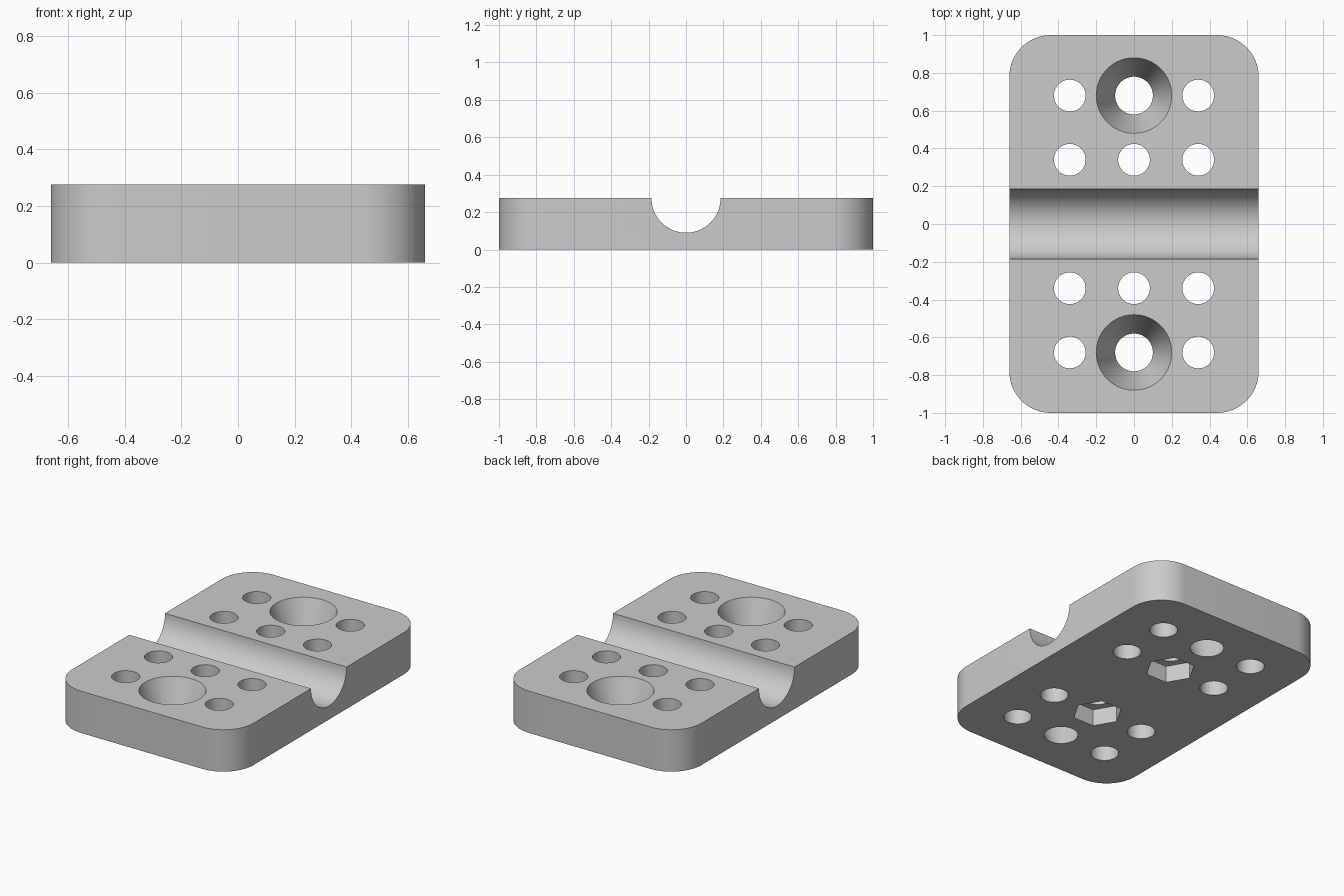
import bpy
import bmesh
from math import cos, sin, pi, radians
from mathutils import Matrix

cube = bpy.data.objects.get("Cube")
if cube:
    bpy.data.objects.remove(cube, do_unlink=True)

HALF_X, HALF_Y, HEIGHT = 0.66, 1.0, 0.275
CORNER = 0.22
GROOVE = 0.185
PITCH = 0.34

grey = bpy.data.materials.new("light grey")
grey.use_nodes = True
colour = (0.6, 0.6, 0.6, 1)
grey.diffuse_color = colour
grey.node_tree.nodes["Principled BSDF"].inputs["Base Color"].default_value = colour


def make_object(name, bm):
    bmesh.ops.recalc_face_normals(bm, faces=bm.faces)
    mesh = bpy.data.meshes.new(name)
    bm.to_mesh(mesh)
    bm.free()
    mesh.materials.append(grey)
    obj = bpy.data.objects.new(name, mesh)
    bpy.context.collection.objects.link(obj)
    return obj


def circle(radius, sides):
    return [(radius * cos(2 * pi * i / sides), radius * sin(2 * pi * i / sides))
            for i in range(sides)]


def loft(name, low, high, z0, z1, matrix=Matrix()):
    """Closed solid between two outlines with equal point counts."""
    bm = bmesh.new()
    a = [bm.verts.new((x, y, z0)) for x, y in low]
    b = [bm.verts.new((x, y, z1)) for x, y in high]
    bm.faces.new(a)
    bm.faces.new(b)
    n = len(a)
    for i in range(n):
        j = (i + 1) % n
        bm.faces.new((a[i], a[j], b[j], b[i]))
    bm.transform(matrix)
    return make_object(name, bm)


# Plate with rounded corners
outline = []
for k, (sx, sy) in enumerate([(1, 1), (-1, 1), (-1, -1), (1, -1)]):
    for i in range(17):
        t = (k + i / 16) * pi / 2
        outline.append((sx * (HALF_X - CORNER) + CORNER * cos(t),
                        sy * (HALF_Y - CORNER) + CORNER * sin(t)))
plate = loft("mounting_plate", outline, outline, 0, HEIGHT)

# Half-round groove across the top
ring = circle(GROOVE, 64)
cutters = [loft("groove_cutter", ring, ring, -1, 1,
                Matrix.Translation((0, 0, HEIGHT)) @ Matrix.Rotation(pi / 2, 4, "Y"))]

for side in (-1, 1):
    # Small through holes
    spots = [(x, side * PITCH) for x in (-PITCH, 0, PITCH)]
    spots += [(x, side * 2 * PITCH) for x in (-PITCH, PITCH)]
    ring = circle(0.084, 48)
    for x, y in spots:
        cutters.append(loft("hole_cutter", ring, ring, -0.1, HEIGHT + 0.1,
                            Matrix.Translation((x, y, 0))))
    # Tapered screw holes, extended past both faces on the same slope
    cutters.append(loft("taper_cutter", circle(0.09, 64), circle(0.21, 64),
                        -0.1 * HEIGHT, 1.1 * HEIGHT,
                        Matrix.Translation((0, side * 2 * PITCH, 0))))
    # Hexagonal nut pockets in the underside
    ring = circle(0.15, 6)
    cutters.append(loft("nut_pocket_cutter", ring, ring, -0.1, 0.11,
                        Matrix.Translation((0, side * PITCH, 0))))

# Cut everything from the plate
bpy.ops.object.select_all(action="DESELECT")
bpy.context.view_layer.objects.active = plate
plate.select_set(True)
for cutter in cutters:
    cutter.hide_render = True
    mod = plate.modifiers.new("cut", "BOOLEAN")
    mod.operation = "DIFFERENCE"
    mod.solver = "EXACT"
    mod.object = cutter
    bpy.ops.object.modifier_apply(modifier=mod.name)
for cutter in cutters:
    bpy.data.objects.remove(cutter, do_unlink=True)

bpy.ops.object.shade_smooth_by_angle(angle=radians(30))
